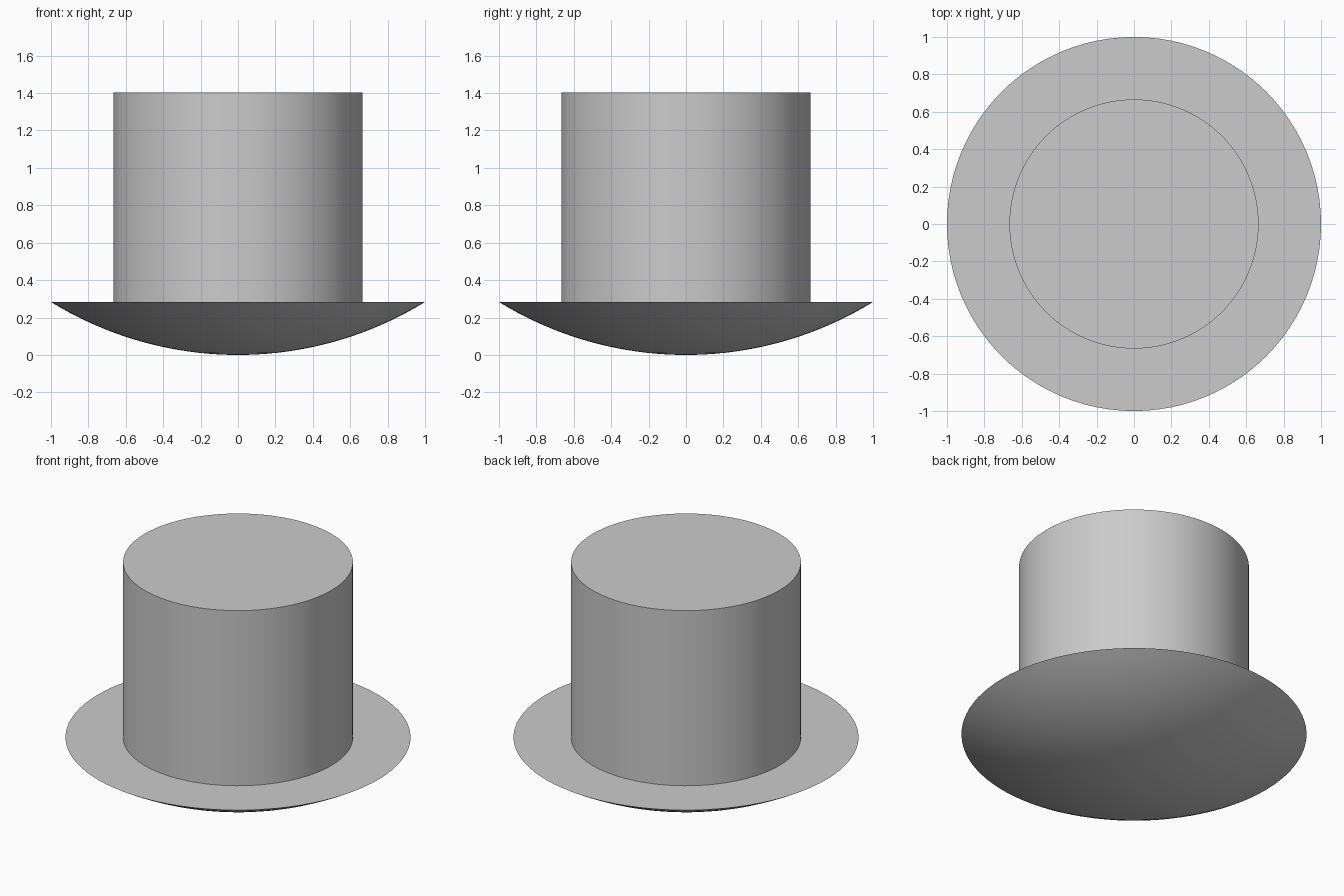
import bpy
import bmesh
from math import sin, cos, asin, radians, tau

SEGMENTS = 96
RIM_R, RIM_Z = 1.0, 0.283
CROWN_R, TOP_Z = 0.666, 1.403

cube = bpy.data.objects.get("Cube")
if cube:
    bpy.data.objects.remove(cube, do_unlink=True)

grey = bpy.data.materials.new("light grey")
grey.use_nodes = True
colour = (0.6, 0.6, 0.6, 1.0)
grey.diffuse_color = colour
grey.node_tree.nodes["Principled BSDF"].inputs["Base Color"].default_value = colour


def lathe(name, profile):
    """Revolve (radius, z) points around z; radius 0 closes to a point."""
    bm = bmesh.new()
    rings = []
    for r, z in profile:
        count = SEGMENTS if r > 1e-6 else 1
        rings.append([bm.verts.new((r * cos(tau * i / SEGMENTS), r * sin(tau * i / SEGMENTS), z))
                      for i in range(count)])
    for a, b in zip(rings, rings[1:]):
        for i in range(SEGMENTS):
            j = (i + 1) % SEGMENTS
            if len(a) == 1:
                bm.faces.new((a[0], b[j], b[i]))
            else:
                bm.faces.new((a[i], a[j], b[j], b[i]))
    bm.faces.new(rings[-1])
    bmesh.ops.recalc_face_normals(bm, faces=bm.faces)
    mesh = bpy.data.meshes.new(name)
    bm.to_mesh(mesh)
    bm.free()
    mesh.materials.append(grey)
    obj = bpy.data.objects.new(name, mesh)
    bpy.context.collection.objects.link(obj)
    bpy.ops.object.select_all(action="DESELECT")
    obj.select_set(True)
    bpy.context.view_layer.objects.active = obj
    bpy.ops.object.shade_smooth_by_angle(angle=radians(30))


# Shallow spherical bowl, then a flat ledge and the crown as one closed shell
sphere_r = (RIM_R ** 2 + RIM_Z ** 2) / (2 * RIM_Z)
arc = asin(RIM_R / sphere_r)
STEPS = 20
profile = [(sphere_r * sin(arc * k / STEPS), sphere_r * (1 - cos(arc * k / STEPS)))
           for k in range(STEPS + 1)]
profile += [(CROWN_R, RIM_Z), (CROWN_R, TOP_Z)]
lathe("domed_base_and_crown", profile)
